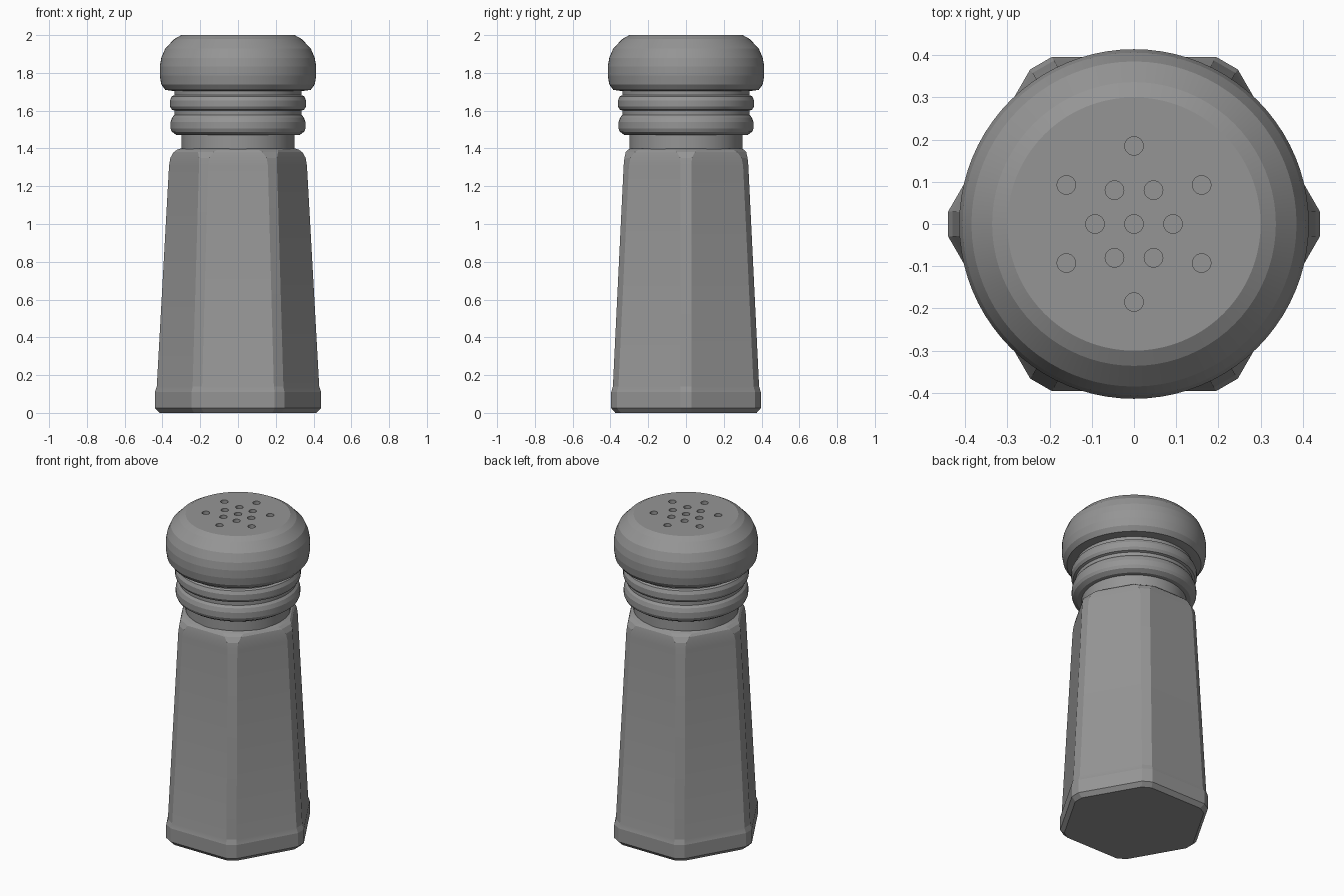
import bpy, bmesh, math
from mathutils import Matrix, Vector

default = bpy.data.objects.get("Cube")
if default:
    bpy.data.objects.remove(default, do_unlink=True)

GREY = (0.3, 0.3, 0.3, 1)
grey = bpy.data.materials.new("grey")
grey.use_nodes = True
grey.diffuse_color = GREY
grey.node_tree.nodes["Principled BSDF"].inputs["Base Color"].default_value = GREY


def finish(name, bm, angle=None):
    bmesh.ops.recalc_face_normals(bm, faces=bm.faces)
    mesh = bpy.data.meshes.new(name)
    bm.to_mesh(mesh)
    bm.free()
    obj = bpy.data.objects.new(name, mesh)
    bpy.context.collection.objects.link(obj)
    mesh.materials.append(grey)
    if angle:
        smooth(obj, angle)
    return obj


def smooth(obj, angle):
    bpy.ops.object.select_all(action='DESELECT')
    obj.select_set(True)
    bpy.context.view_layer.objects.active = obj
    bpy.ops.object.shade_smooth_by_angle(angle=math.radians(angle))


def loft(rings):
    """Bridge rings of points from bottom to top and cap both ends."""
    bm = bmesh.new()
    loops = [[bm.verts.new(p) for p in ring] for ring in rings]
    n = len(loops[0])
    for low, high in zip(loops, loops[1:]):
        for i in range(n):
            j = (i + 1) % n
            bm.faces.new((low[i], low[j], high[j], high[i]))
    bm.faces.new(loops[0][::-1])
    bm.faces.new(loops[-1])
    return bm


def circle(r, z, n=80):
    return [(r * math.cos(math.tau * i / n), r * math.sin(math.tau * i / n), z)
            for i in range(n)]


def cut_hexagon(corner, apothem, z):
    """Hexagon with trimmed corners, pointing along x."""
    half = 2 * apothem - math.sqrt(3) * corner
    return [Matrix.Rotation(math.radians(60 * k), 3, 'Z') @ Vector((corner, s * half, z))
            for k in range(6) for s in (-1, 1)]


# Tapered hexagonal body: corner radius, flat radius, height
body = [(0.415, 0.374, 0), (0.44, 0.396, 0.025), (0.44, 0.396, 0.11), (0.43, 0.387, 0.14),
        (0.365, 0.33, 1.31), (0.358, 0.326, 1.35), (0.341, 0.319, 1.38),
        (0.322, 0.308, 1.393), (0.302, 0.293, 1.4)]
finish("body", loft([cut_hexagon(*p) for p in body]), 15)

# Round neck with two raised collars
neck = [(0.3, 1.38), (0.3, 1.47), (0.325, 1.471), (0.35, 1.488), (0.357, 1.505),
        (0.357, 1.54), (0.348, 1.565), (0.336, 1.578), (0.336, 1.6), (0.35, 1.605),
        (0.36, 1.622), (0.36, 1.655), (0.35, 1.676), (0.336, 1.682), (0.336, 1.72)]
finish("neck", loft([circle(*p) for p in neck]), 10)

# Rounded cap
cap_profile = [(0.335, 1.703), (0.385, 1.71), (0.406, 1.738), (0.414, 1.785), (0.414, 1.835),
               (0.406, 1.88), (0.385, 1.93), (0.336, 1.98), (0.3, 2.0)]
cap = finish("cap", loft([circle(*p) for p in cap_profile]))

# Shaker holes: one central, an inner ring and an outer ring
spots = [(0, 0)]
for radius, turn in ((0.0925, 0), (0.185, 30)):
    for k in range(6):
        a = math.radians(60 * k + turn)
        spots.append((radius * math.cos(a), radius * math.sin(a)))
bm = bmesh.new()
for x, y in spots:
    bmesh.ops.create_cone(bm, cap_ends=True, segments=24, radius1=0.022, radius2=0.022,
                          depth=0.06, matrix=Matrix.Translation((x, y, 2.0)))
cutter = finish("hole_cutter", bm)
cutter.hide_render = True

cut = cap.modifiers.new("holes", 'BOOLEAN')
cut.object = cutter
cut.solver = 'EXACT'
bpy.context.view_layer.objects.active = cap
bpy.ops.object.modifier_apply(modifier=cut.name)
bpy.data.objects.remove(cutter, do_unlink=True)
smooth(cap, 8)
